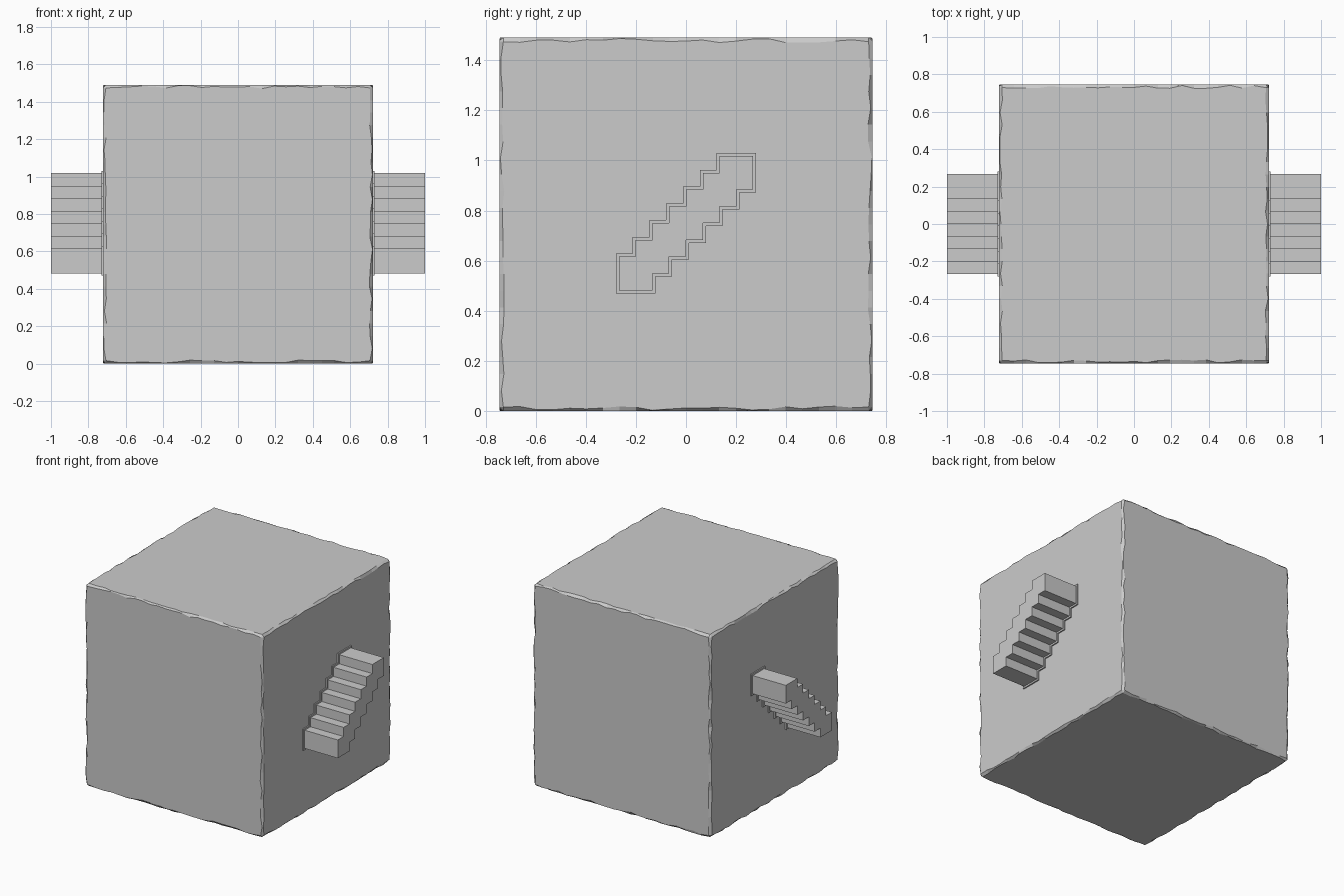
import bpy, bmesh, math, random
from itertools import product
from mathutils import Vector

if "Cube" in bpy.data.objects:
    bpy.data.objects.remove(bpy.data.objects["Cube"])

random.seed(4)

stone = bpy.data.materials.new("pale_grey_stone")
stone.diffuse_color = (0.6, 0.6, 0.6, 1)
stone.use_nodes = True
stone.node_tree.nodes["Principled BSDF"].inputs["Base Color"].default_value = stone.diffuse_color


def finish(name, bm):
    bmesh.ops.recalc_face_normals(bm, faces=bm.faces)
    me = bpy.data.meshes.new(name)
    bm.to_mesh(me)
    bm.free()
    me.materials.append(stone)
    ob = bpy.data.objects.new(name, me)
    bpy.context.collection.objects.link(ob)
    return ob


# Stone block: flat faces joined by worn, uneven chamfered edges
def worn_block(name, half, centre, corner=0.016, n=22):
    bm = bmesh.new()
    verts = {}

    def vert(p):
        key = tuple(round(c, 5) for c in p)
        if key not in verts:
            verts[key] = bm.verts.new(p)
        return verts[key]

    rims = {}
    for a in range(3):
        b, c = (a + 1) % 3, (a + 2) % 3
        for sb, sc in product((-1, 1), repeat=2):
            chains = []
            for f, g, sf, sg in ((b, c, sb, sc), (c, b, sc, sb)):
                chain = []
                for k in range(n + 1):
                    w = corner if k in (0, n) else random.uniform(0.003, 0.02)
                    p = [0, 0, 0]
                    p[a] = (2 * k / n - 1) * (half[a] - corner)
                    p[f] = sf * half[f]
                    p[g] = sg * (half[g] - w)
                    chain.append(vert(p))
                chains.append(chain)
                rims.setdefault((f, sf), set()).update(chain)
            u, v = chains
            for k in range(n):
                bm.faces.new((u[k], u[k + 1], v[k + 1], v[k]))

    # corner triangles
    for s in product((-1, 1), repeat=3):
        tri = []
        for f in range(3):
            tri.append(vert([s[i] * (half[i] - (0 if i == f else corner))
                             for i in range(3)]))
        bm.faces.new(tri)

    # six flat sides, fanned from their centres
    sides = []
    for (f, _), rim in rims.items():
        i, j = (f + 1) % 3, (f + 2) % 3
        loop = sorted(rim, key=lambda q: math.atan2(q.co[j], q.co[i]))
        sides.append(bm.faces.new(loop))
    bmesh.ops.recalc_face_normals(bm, faces=bm.faces)
    bmesh.ops.poke(bm, faces=sides)
    bmesh.ops.translate(bm, verts=bm.verts, vec=Vector(centre))
    return finish(name, bm)


# Stepped outline in the y-z plane, grown outward by `grow`
STEP, COUNT = 0.067, 7


def stair_outline(grow=0.0):
    y0, z0 = -4 * STEP, 0.482
    upper, lower = [], []
    for i in range(COUNT):
        y, z = y0 + i * STEP, z0 + i * STEP
        upper += [(y - grow, z + (2 * STEP if i else 0) - (STEP if i else 0) - (0 if not i else -grow)),
                  (y - grow, z + 2 * STEP + grow)]
        lower += [(y + 2 * STEP + grow, z - grow),
                  (y + 2 * STEP + grow, z + STEP - grow)]
    upper[0] = (y0 - grow, z0 - grow)
    lower[-1] = (y0 + (COUNT + 1) * STEP + grow, z0 + (COUNT + 1) * STEP + grow)
    return upper + lower[::-1]


def extrude_stair(name, x0, x1, grow=0.0):
    bm = bmesh.new()
    face = bm.faces.new([bm.verts.new((x0, y, z)) for y, z in stair_outline(grow)])
    out = bmesh.ops.extrude_face_region(bm, geom=[face], use_keep_orig=True)
    moved = [g for g in out["geom"] if isinstance(g, bmesh.types.BMVert)]
    bmesh.ops.translate(bm, verts=moved, vec=(x1 - x0, 0, 0))
    return finish(name, bm)


worn_block("stone_block", (0.722, 0.745, 0.745), (0, 0, 0.745))

# Staircase bar passing right through the block
extrude_stair("stair_bar", -1.0, 1.0)

# Thin collars where the bar leaves the block
for side, name in ((-1, "left_collar"), (1, "right_collar")):
    extrude_stair(name, side * 0.70, side * 0.731, 0.012)
